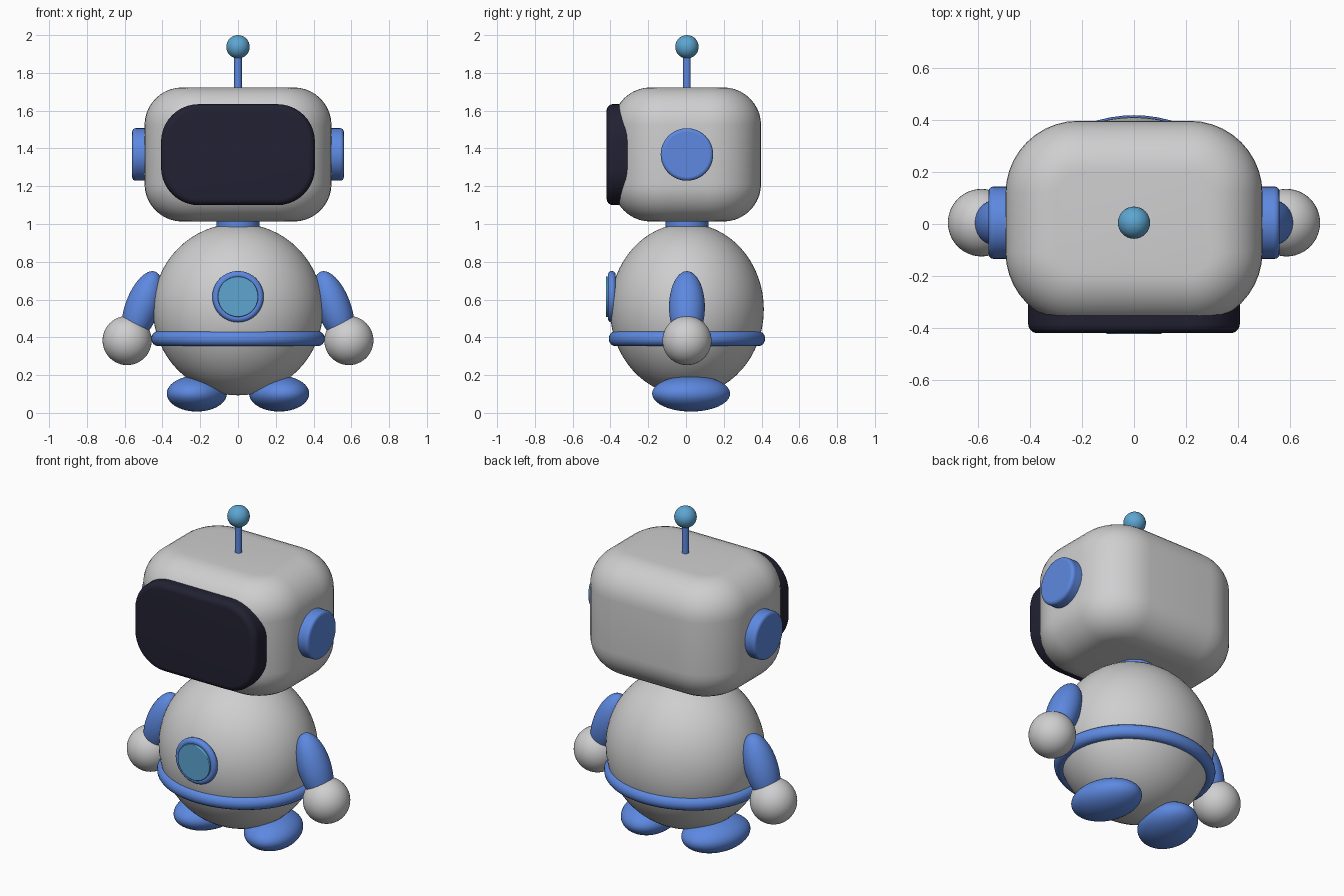
import bpy, bmesh, math
from math import radians, pi, sin, cos

cube = bpy.data.objects.get("Cube")
if cube:
    bpy.data.objects.remove(cube, do_unlink=True)

MID = 0.005  # depth of the body's centre line


def material(name, rgb):
    m = bpy.data.materials.new(name)
    m.use_nodes = True
    m.diffuse_color = (*rgb, 1)
    m.node_tree.nodes["Principled BSDF"].inputs["Base Color"].default_value = (*rgb, 1)
    return m


shell = material("light grey shell", (0.62, 0.62, 0.63))
blue = material("blue trim", (0.11, 0.25, 0.75))
glow = material("light blue glow", (0.11, 0.38, 0.64))
dark = material("dark visor", (0.016, 0.015, 0.032))


def finish(name, mat, bevel=0):
    """Name, colour and smooth the active object."""
    ob = bpy.context.object
    ob.name = ob.data.name = name
    ob.data.materials.append(mat)
    bpy.ops.object.shade_smooth_by_angle(angle=radians(35))
    if bevel:
        mod = ob.modifiers.new("soft edge", "BEVEL")
        mod.width, mod.segments = bevel, 4
        mod.limit_method = "ANGLE"
    return ob


def ellipsoid(name, mat, loc, size, rot=(0, 0, 0), segments=48):
    bpy.ops.mesh.primitive_uv_sphere_add(segments=segments, ring_count=segments // 2,
                                         radius=1, location=loc, rotation=rot)
    bpy.context.object.scale = size
    return finish(name, mat)


def cylinder(name, mat, loc, radius, depth, rot=(0, 0, 0), bevel=0):
    bpy.ops.mesh.primitive_cylinder_add(vertices=48, radius=radius, depth=depth,
                                        location=loc, rotation=rot)
    return finish(name, mat, bevel)


def torus(name, mat, loc, major, minor, rot=(0, 0, 0), scale=(1, 1, 1)):
    bpy.ops.mesh.primitive_torus_add(major_segments=64, minor_segments=16, location=loc,
                                     rotation=rot, major_radius=major, minor_radius=minor)
    bpy.context.object.scale = scale
    return finish(name, mat)


def rounded_block(name, mat, loc, size, corner, edge, rot=(0, 0, 0), steps=10):
    """Rounded rectangle stacked along local z, with rounded rims."""
    w, h, d = (s / 2 for s in size)
    bm = bmesh.new()
    rings = []
    for side in (-1, 1):
        for i in range(steps + 1):
            a = pi / 2 * (i / steps if side > 0 else 1 - i / steps)
            r = corner - edge * (1 - cos(a))
            z = side * (d - edge + edge * sin(a))
            ring = []
            for q, (sx, sy) in enumerate(((1, 1), (-1, 1), (-1, -1), (1, -1))):
                for k in range(steps + 1):
                    t = pi / 2 * (q + k / steps)
                    ring.append(bm.verts.new((sx * (w - corner) + r * cos(t),
                                              sy * (h - corner) + r * sin(t), z)))
            rings.append(ring)
    n = len(rings[0])
    for lo, hi in zip(rings, rings[1:]):
        for i in range(n):
            j = (i + 1) % n
            bm.faces.new((lo[i], lo[j], hi[j], hi[i]))
    bm.faces.new(rings[0][::-1])
    bm.faces.new(rings[-1])
    me = bpy.data.meshes.new(name)
    bm.to_mesh(me)
    bm.free()
    ob = bpy.data.objects.new(name, me)
    ob.location, ob.rotation_euler = loc, rot
    bpy.context.collection.objects.link(ob)
    bpy.ops.object.select_all(action="DESELECT")
    bpy.context.view_layer.objects.active = ob
    ob.select_set(True)
    return finish(name, mat)


facing_front = (radians(90), 0, 0)

# Head and visor
rounded_block("head", shell, (0, MID, 1.368), (0.99, 0.785, 0.71), 0.28, 0.2)
rounded_block("visor", dark, (0, -0.345, 1.367), (0.815, 0.535, 0.15), 0.2, 0.035, facing_front)

# Antenna
cylinder("antenna_rod", blue, (0, MID, 1.8), 0.02, 0.24)
ellipsoid("antenna_ball", glow, (0, MID, 1.938), (0.062,) * 3, segments=32)

# Body, neck and belt
ellipsoid("body", shell, (0, MID, 0.548), (0.45, 0.407, 0.455), segments=64)
cylinder("neck", blue, (0, MID, 1.01), 0.113, 0.1)
torus("belt", blue, (0, MID, 0.393), 0.42, 0.04, scale=(1, 0.9, 1))

# Chest light
torus("chest_ring", blue, (0, -0.393, 0.615), 0.115, 0.021, facing_front)
cylinder("chest_light", glow, (0, -0.395, 0.615), 0.107, 0.058, facing_front, 0.004)

# Paired parts
for side, s in (("left", 1), ("right", -1)):
    cylinder(side + "_ear", blue, (s * 0.51, MID, 1.368), 0.139, 0.1,
             (0, radians(90), 0), 0.018)
    ellipsoid(side + "_arm", blue, (s * 0.507, MID, 0.56), (0.09, 0.095, 0.2),
              (0, radians(-20 * s), 0))
    ellipsoid(side + "_hand", shell, (s * 0.587, MID, 0.383), (0.13,) * 3)
    ellipsoid(side + "_foot", blue, (s * 0.218, 0.027, 0.102), (0.155, 0.21, 0.095),
              (0, 0, radians(15 * s)))
